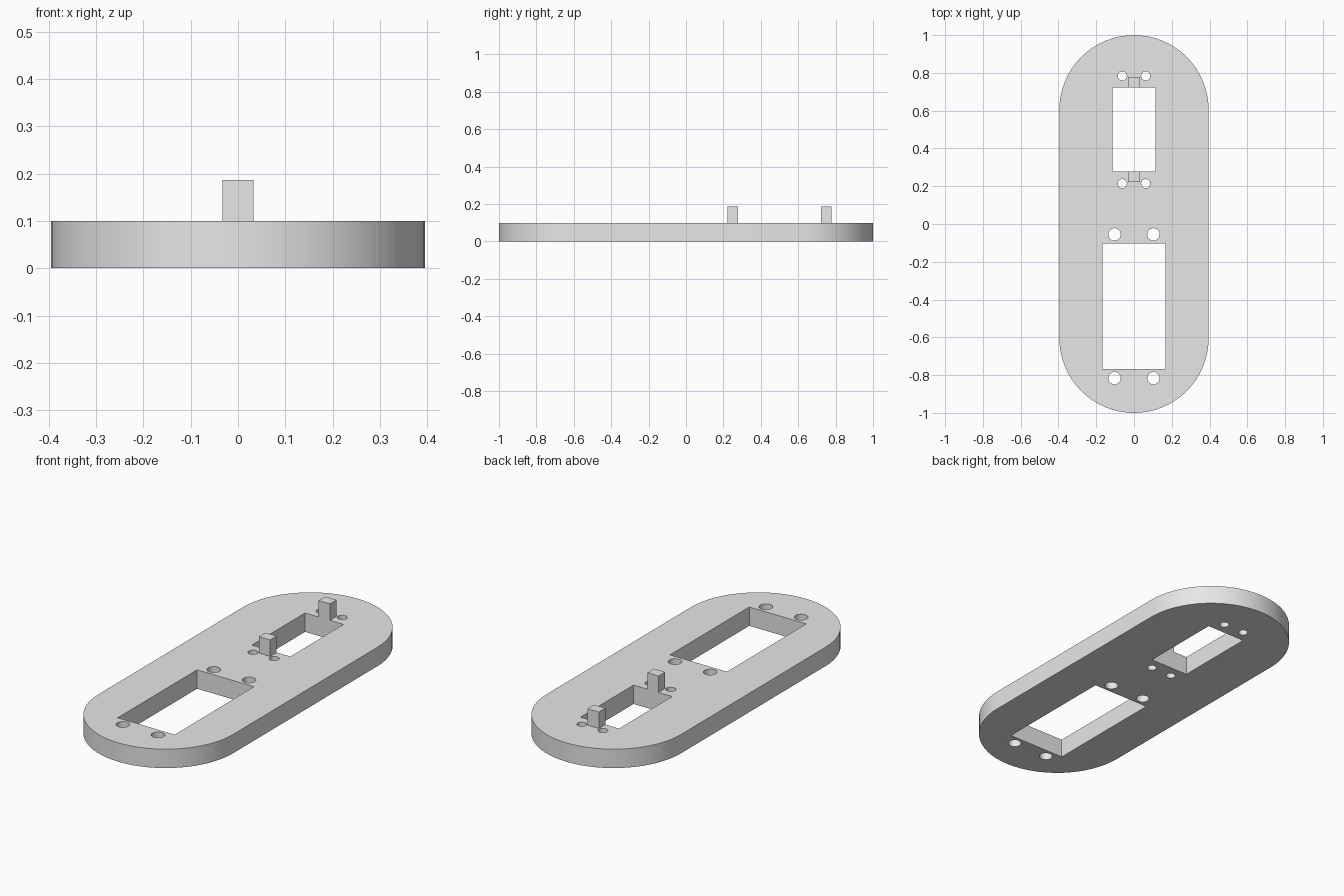
import bpy, bmesh, math
from mathutils import Vector

cube = bpy.data.objects.get("Cube")
if cube:
    bpy.data.objects.remove(cube, do_unlink=True)

grey = bpy.data.materials.new("light grey")
grey.use_nodes = True
COLOR = (0.8, 0.8, 0.8, 1)
grey.diffuse_color = COLOR
grey.node_tree.nodes["Principled BSDF"].inputs["Base Color"].default_value = COLOR

THICK = 0.10


def arc(cx, cy, r, start, sweep, n):
    return [(cx + r * math.cos(start + sweep * i / n),
             cy + r * math.sin(start + sweep * i / n)) for i in range(n + 1)]


def circle(cx, cy, r):
    return arc(cx, cy, r, 0, math.tau, 24)[:-1]


def rect(half_x, y0, y1):
    return [(-half_x, y0), (half_x, y0), (half_x, y1), (-half_x, y1)]


def extruded(name, loops, z0, z1):
    """Fill the outer loop minus the inner loops and raise it to a solid."""
    bm = bmesh.new()
    for loop in loops:
        vs = [bm.verts.new((x, y, z0)) for x, y in loop]
        for a, b in zip(vs, vs[1:] + vs[:1]):
            bm.edges.new((a, b))
    bmesh.ops.triangle_fill(bm, use_beauty=True, use_dissolve=False,
                            edges=bm.edges[:], normal=Vector((0, 0, 1)))
    top = bmesh.ops.extrude_face_region(bm, geom=bm.faces[:], use_keep_orig=True)
    moved = [g for g in top["geom"] if isinstance(g, bmesh.types.BMVert)]
    bmesh.ops.translate(bm, verts=moved, vec=(0, 0, z1 - z0))
    bmesh.ops.recalc_face_normals(bm, faces=bm.faces[:])
    mesh = bpy.data.meshes.new(name)
    bm.to_mesh(mesh)
    bm.free()
    mesh.materials.append(grey)
    obj = bpy.data.objects.new(name, mesh)
    bpy.context.collection.objects.link(obj)
    return obj


# Rounded plate outline, two windows and their screw holes
R = 0.395
outline = arc(0, 1 - R, R, 0, math.pi, 32) + arc(0, R - 1, R, math.pi, math.pi, 32)
loops = [outline, rect(0.113, 0.277, 0.722), rect(0.167, -0.768, -0.104)]
for side in (-1, 1):
    loops += [circle(side * 0.062, y, 0.024) for y in (0.214, 0.784)]
    loops += [circle(side * 0.103, y, 0.033) for y in (-0.055, -0.816)]
plate = extruded("plate", loops, 0, THICK)

# Upright posts at both ends of the small window
extruded("front_post", [rect(0.033, 0.222, 0.277)], THICK, 0.187)
extruded("back_post", [rect(0.033, 0.722, 0.777)], THICK, 0.187)

# Smooth the round walls, keep the rims sharp
bpy.ops.object.select_all(action="DESELECT")
plate.select_set(True)
bpy.context.view_layer.objects.active = plate
bpy.ops.object.shade_smooth_by_angle(angle=math.radians(30))
